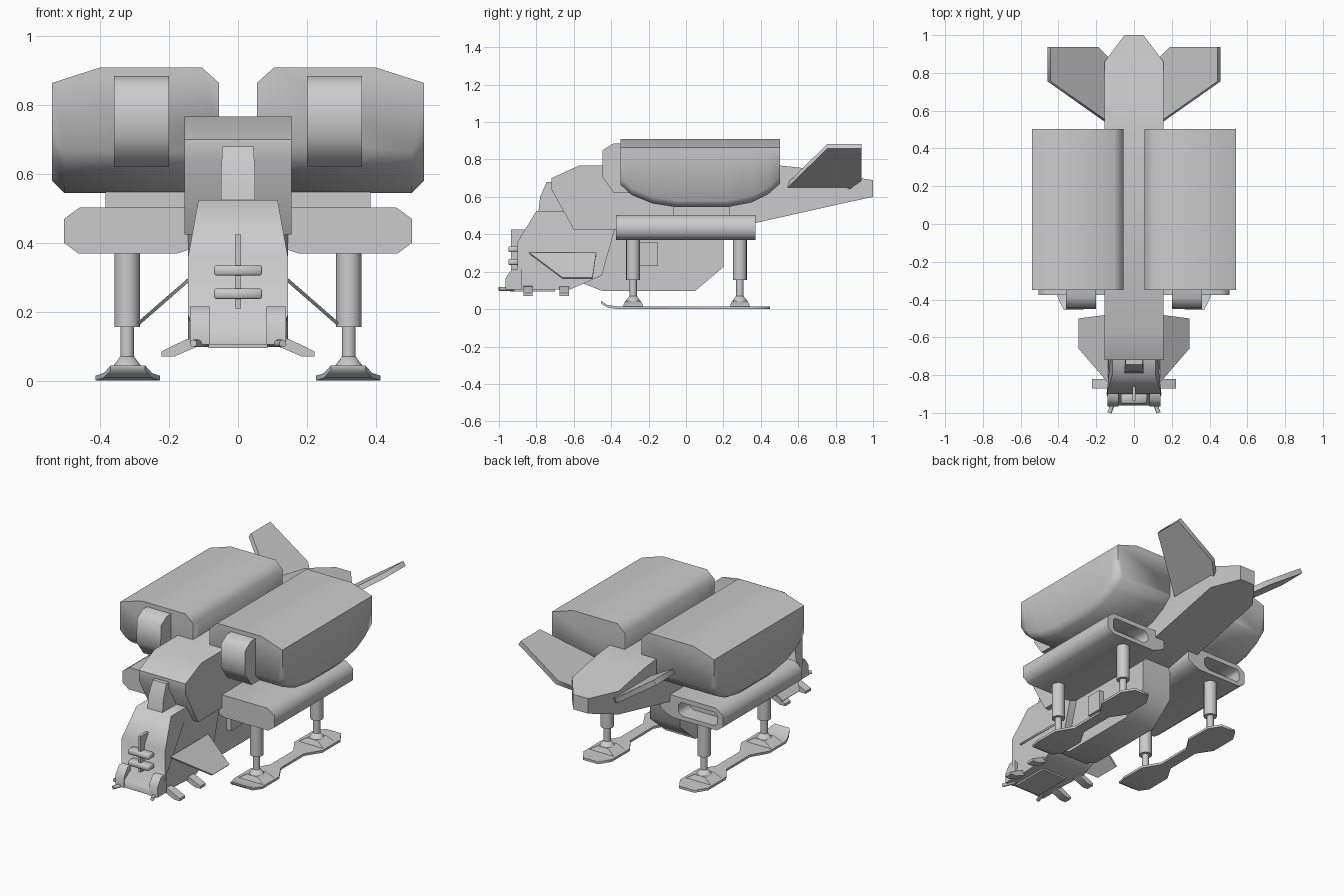
import bpy, bmesh, math
from mathutils import Vector

if "Cube" in bpy.data.objects:
    bpy.data.objects.remove(bpy.data.objects["Cube"])

SIDES = ((1, "right"), (-1, "left"))


def finish(name, bm, angle=60):
    bmesh.ops.recalc_face_normals(bm, faces=bm.faces)
    me = bpy.data.meshes.new(name)
    bm.to_mesh(me)
    bm.free()
    ob = bpy.data.objects.new(name, me)
    bpy.context.collection.objects.link(ob)
    bpy.ops.object.select_all(action='DESELECT')
    ob.select_set(True)
    bpy.context.view_layer.objects.active = ob
    bpy.ops.object.shade_smooth_by_angle(angle=math.radians(angle))
    return ob


def loft(name, rings, s=1):
    """Skin equal-length rings of points; s = -1 mirrors in x."""
    bm = bmesh.new()
    vs = [[bm.verts.new((s * p[0], p[1], p[2])) for p in r] for r in rings]
    n = len(vs[0])
    for a, b in zip(vs, vs[1:]):
        for i in range(n):
            bm.faces.new((a[i], a[(i + 1) % n], b[(i + 1) % n], b[i]))
    bm.faces.new(vs[0])
    bm.faces.new(vs[-1])
    return finish(name, bm)


def profile(name, pts, x0, x1, s=1):
    """Side outline (y, z) extruded from x0 to x1; either may be a function of (y, z)."""
    f = lambda v, p: v(*p) if callable(v) else v
    return loft(name, [[(f(x, p), *p) for p in pts] for x in (x0, x1)], s)


def box(name, x, y, z, bevel=0.0):
    bm = bmesh.new()
    bmesh.ops.create_cube(bm, size=1)
    for v in bm.verts:
        v.co = [(a + b) / 2 + c * (b - a) for c, (a, b) in zip(v.co, (x, y, z))]
    if bevel:
        bmesh.ops.bevel(bm, geom=bm.edges[:], offset=bevel, segments=1, affect='EDGES')
    return finish(name, bm)


def rod(name, a, b, r1, r2=None, n=16):
    a, b = Vector(a), Vector(b)
    bm = bmesh.new()
    bmesh.ops.create_cone(bm, cap_ends=True, segments=n, radius1=r1,
                          radius2=r1 if r2 is None else r2, depth=(b - a).length)
    q = (b - a).to_track_quat('Z', 'Y')
    for v in bm.verts:
        v.co = q @ v.co + (a + b) / 2
    return finish(name, bm)


def plate(name, pts, thick, s=1):
    """Flat panel through 3D points, thickened along its normal."""
    p = [Vector(c) for c in pts]
    n = (p[1] - p[0]).cross(p[2] - p[0]).normalized() * thick / 2
    return loft(name, [[c + n for c in p], [c - n for c in p]], s)


# Main fuselage with tapered tail tip
fus = [(-.72, .70), (-.57, .768), (.50, .768), (.62, .755), (.86, .71), (1.0, .69),
       (1.0, .60), (.86, .57), (.37, .46), (.20, .425), (-.60, .425), (-.72, .64)]
fus_w = lambda y, z: .05 if y > .95 else .155
profile("fuselage", fus, fus_w, lambda y, z: -fus_w(y, z))

# Sensor block on the fuselage front
block_w = lambda y, z: .045 if z > .6 else .05
profile("sensor_block", [(-.79, .51), (-.78, .60), (-.745, .68), (-.66, .68), (-.66, .51)],
        block_w, lambda y, z: -block_w(y, z))

# Lower nose cabin, narrowing towards the top
nose = [(-.80, .525), (-.90, .36), (-.90, .19), (-.96, .15), (-.96, .105), (-.62, .105),
        (-.45, .18), (-.38, .43), (-.62, .525)]
nose_w = lambda y, z: .115 if z > .5 else (.125 if y < -.93 else .145)
profile("nose_cabin", nose, nose_w, lambda y, z: -nose_w(y, z))

# Belly keel
profile("belly_keel", [(-.66, .18), (-.45, .098), (.05, .098), (.20, .225), (.20, .46),
                       (-.66, .46)], -.10, .10)

# Grille bars on the nose
box("nose_bar_vertical", (-.008, .008), (-.935, -.86), (.21, .425))
for i, z in enumerate((.252, .32)):
    box(f"nose_bar_cross_{i}", (-.07, .07), (-.95, -.89), (z - .015, z + .015), .005)
box("chin_plate", (-.085, .085), (-.94, -.70), (.095, .125))

for s, side in SIDES:
    # Engine pod: flat top, boat-shaped underside
    rings = []
    for y, zb in ((-.35, .665), (-.29, .61), (-.18, .565), (-.05, .545), (.22, .545),
                  (.35, .57), (.44, .615), (.503, .67)):
        rings.append([(.055, y, .865), (.105, y, .91), (.40, y, .91), (.54, y, .865),
                      (.54, y, zb + .035), (.505, y, zb), (.09, y, zb), (.055, y, zb + .035)])
    loft(f"engine_pod_{side}", rings, s)
    # Intake hood on the pod front
    profile(f"intake_hood_{side}", [(-.30, .885), (-.39, .885), (-.445, .85), (-.45, .71),
                                    (-.385, .62), (-.20, .62)], .20, .36, s)
    # Pylon between pod and stub wing
    box(f"pylon_{side}", sorted((.12 * s, .385 * s)), (-.07, .235), (.48, .57))
    # Stub wing with a recessed slot at the rear (last two rings)
    sec = [(.09, .47), (.135, .503), (.46, .503), (.505, .47), (.505, .40), (.465, .37),
           (.175, .37), (.13, .385), (.09, .41)]
    slot = [(.21, .455), (.23, .475), (.45, .475), (.465, .46), (.465, .41), (.45, .395),
            (.24, .395), (.22, .405), (.21, .42)]
    loft(f"stub_wing_{side}", [[(x, y, z) for x, z in c] for c, y in
                               ((sec, -.375), (sec, .372), (slot, .372), (slot, .27))], s)
    # Nose canard, drooping outwards
    plate(f"canard_{side}", [(.135, -.84, .30), (.29, -.66, .165), (.29, -.50, .165),
                             (.135, -.48, .30)], .01, s)
    # Tail fin
    plate(f"tail_fin_{side}", [(.13, .53, .65), (.45, .755, .87), (.45, .938, .87),
                               (.20, .938, .697), (.13, .87, .65)], .03, s)
    # Keel side box
    box(f"keel_box_{side}", sorted((.09 * s, .13 * s)), (-.25, -.15), (.23, .355))
    # Lamp housing and chin gun
    profile(f"lamp_housing_{side}", [(-.965, .105), (-.965, .165), (-.93, .215), (-.88, .215),
                                     (-.88, .105)], .083, .14, s)
    rod(f"chin_gun_{side}", (s * .10, -.92, .108), (s * .13, -1.0, .108), .011, n=8)
    # Small thrusters splayed from the lower nose
    for i, y in enumerate((-.845, -.65)):
        loft(f"thruster_{side}_{i}", [
            [(x, yy, z) for x, z in ((.12, .125), (.15, .12), (.222, .085), (.222, .07),
                                     (.185, .07), (.12, .098))]
            for yy in (y - .025, y + .025)], s)
    # Landing legs
    for y, end in ((-.283, "front"), (.288, "rear")):
        x = s * .322
        rod(f"{end}_leg_upper_{side}", (x, y, .155), (x, y, .385), .037)
        rod(f"{end}_leg_lower_{side}", (x, y, .05), (x, y, .17), .02)
        rod(f"{end}_leg_ankle_{side}", (x, y, .04), (x, y, .07), .042, .02)
        loft(f"{end}_foot_{side}", [
            [(.322 + a * w, y + b * d, z) for a, b in ((-1, -1), (1, -1), (1, 1), (-1, 1))]
            for w, d, z in ((.085, .055, .012), (.036, .042, .043))], s)
    # Dog-bone skid with upturned front
    rings = []
    for y, w, z in ((-.455, .05, .03), (-.42, .07, .008), (-.36, .094, .0), (-.20, .094, .0),
                    (-.10, .035, .0), (.12, .035, .0), (.21, .094, .0), (.38, .094, .0),
                    (.45, .05, .0)):
        rings.append([(.32 - w, y, z), (.32 + w, y, z), (.32 + w, y, z + .014),
                      (.32 - w, y, z + .014)])
    loft(f"skid_{side}", rings, s)
